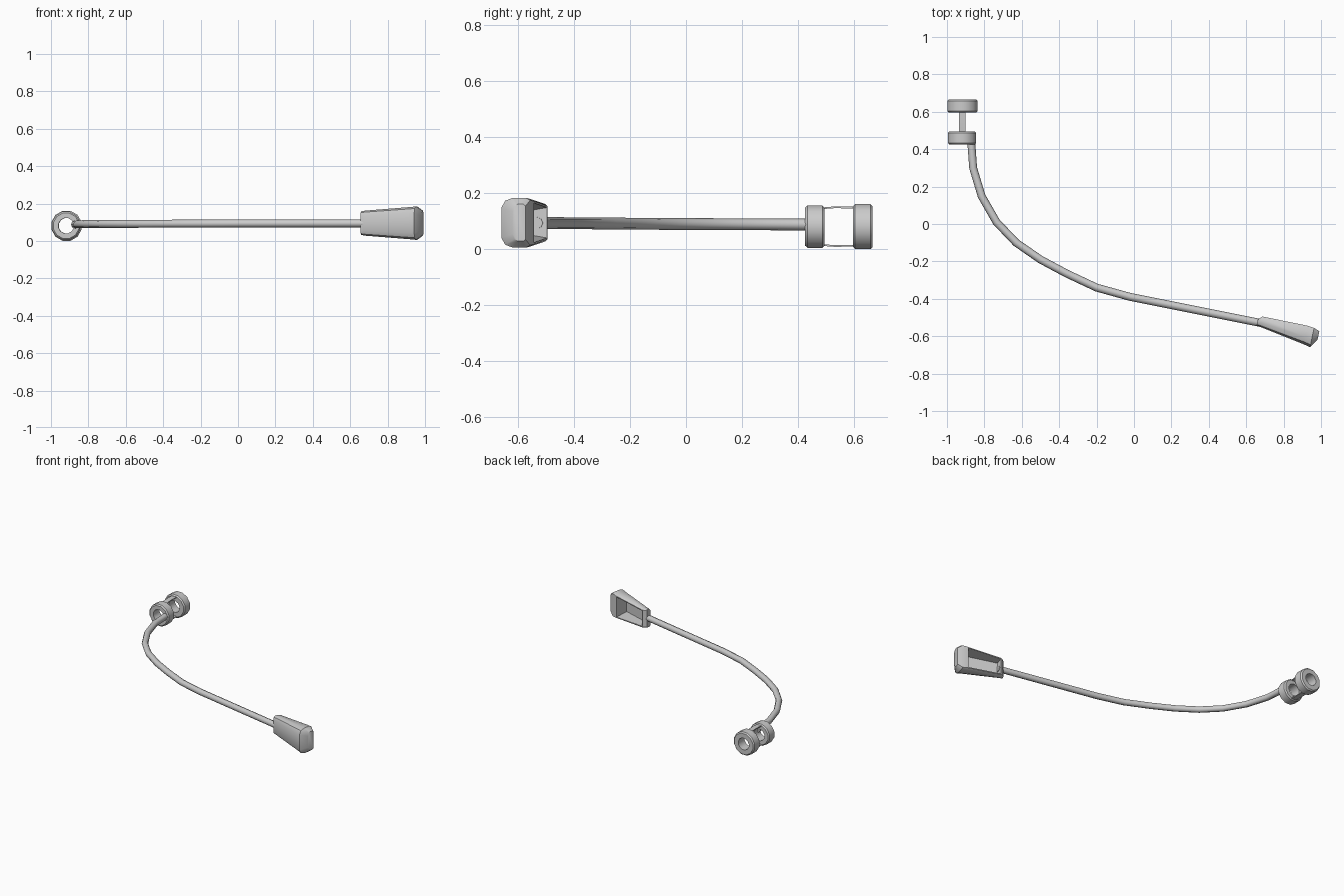
import bpy, bmesh, math
from mathutils import Vector

if "Cube" in bpy.data.objects:
    bpy.data.objects.remove(bpy.data.objects["Cube"])


def finish(name, bm, angle=35):
    bmesh.ops.recalc_face_normals(bm, faces=bm.faces)
    mesh = bpy.data.meshes.new(name)
    bm.to_mesh(mesh)
    bm.free()
    ob = bpy.data.objects.new(name, mesh)
    bpy.context.collection.objects.link(ob)
    bpy.ops.object.select_all(action='DESELECT')
    ob.select_set(True)
    bpy.context.view_layer.objects.active = ob
    bpy.ops.object.shade_smooth_by_angle(angle=math.radians(angle))
    return ob


def bridge(bm, a, b):
    n = len(a)
    return [bm.faces.new((a[i], a[(i + 1) % n], b[(i + 1) % n], b[i])) for i in range(n)]


# Chamfered clamp ring, axis along y
def ring(name, cx, cz, y0, y1, r_out, r_in, sides=12):
    bm = bmesh.new()
    c = 0.008
    profile = [(r_in, y0), (r_out - c, y0), (r_out, y0 + c),
               (r_out, y1 - c), (r_out - c, y1), (r_in, y1)]
    loops = []
    for i in range(sides):
        a = 2 * math.pi * (i + 0.5) / sides
        loops.append([bm.verts.new((cx + r * math.cos(a), y, cz + r * math.sin(a)))
                      for r, y in profile])
    for i in range(sides):
        bridge(bm, loops[i], loops[(i + 1) % sides])
    return finish(name, bm)


ring("front_ring", -0.919, 0.081, 0.425, 0.495, 0.078, 0.042)
ring("rear_ring", -0.917, 0.081, 0.596, 0.666, 0.083, 0.042)

# Thin strips joining the rings at top and bottom
for name, s in (("upper_strip", 1), ("lower_strip", -1)):
    bm = bmesh.new()
    loops = []
    for y, d in ((0.48, 0.065), (0.53, 0.069), (0.61, 0.068)):
        loops.append([bm.verts.new((-0.918 + x, y, 0.081 + s * (d + z)))
                      for x, z in ((-.018, -.003), (.018, -.003), (.018, .003), (-.018, .003))])
    for a, b in zip(loops, loops[1:]):
        bridge(bm, a, b)
    bm.faces.new(loops[0])
    bm.faces.new(loops[-1])
    finish(name, bm)

# Curved boom tube
path = [(-.872, .45), (-.868, .41), (-.86, .3), (-.815, .15), (-.735, .01), (-.63, -.1),
        (-.5, -.19), (-.36, -.265), (-.2, -.34), (-.02, -.39), (.69, -.532)]
pts = [Vector((x, y, 0.088 + 0.006 * i / 10)) for i, (x, y) in enumerate(path)]
bm = bmesh.new()
loops = []
for i, p in enumerate(pts):
    d_in = (p - pts[max(i - 1, 0)]).normalized()
    d_out = (pts[min(i + 1, len(pts) - 1)] - p).normalized()
    side = (d_in + d_out).normalized().cross(Vector((0, 0, 1))).normalized()
    loops.append([bm.verts.new(p + 0.021 * (side * math.cos(a) + Vector((0, 0, math.sin(a)))))
                  for a in [2 * math.pi * k / 8 for k in range(8)]])
for a, b in zip(loops, loops[1:]):
    bridge(bm, a, b)
bm.faces.new(loops[0])
bm.faces.new(loops[-1])
finish("boom_tube", bm, 50)

# Flared hollow head: lofted sections along the boom direction
U = Vector((0.98, -0.2, 0)).normalized()
V = Vector((0.2, 0.98, 0)).normalized()
origin = Vector((0.66, -0.528, 0.095))
sections = [(-.002, -.014, .018, .063), (.02, -.019, .038, .067), (.268, -.064, .038, .086),
            (.302, -.072, .033, .089), (.333, -.025, .022, .066)]
half = [(1, .9), (.85, 1), (.4, 1), (.13, .88), (0, .6)]
outline = half + [(t, -h) for t, h in reversed(half)]


def head_point(u, v, z):
    return origin + U * u + V * v + Vector((0, 0, z))


bm = bmesh.new()
loops = [[bm.verts.new(head_point(u, lo + t * (hi - lo), k * h)) for t, k in outline]
         for u, lo, hi, h in sections]
strips = [bridge(bm, a, b) for a, b in zip(loops, loops[1:])]
bm.faces.new(loops[0])
bm.faces.new(loops[-1])

# Recess opening on the back of the head
back = strips[1][-1]
bm.normal_update()
bmesh.ops.inset_region(bm, faces=[back], thickness=0.009)
floor = bmesh.ops.extrude_discrete_faces(bm, faces=[back])["faces"][0]
for v in floor.verts:
    u = (v.co - origin).dot(U)
    z = v.co.z - origin.z
    depth = -0.008 - 0.045 * max(u - 0.02, 0) / 0.248
    v.co = head_point(u, depth, z * 0.85)
finish("head_shell", bm)
